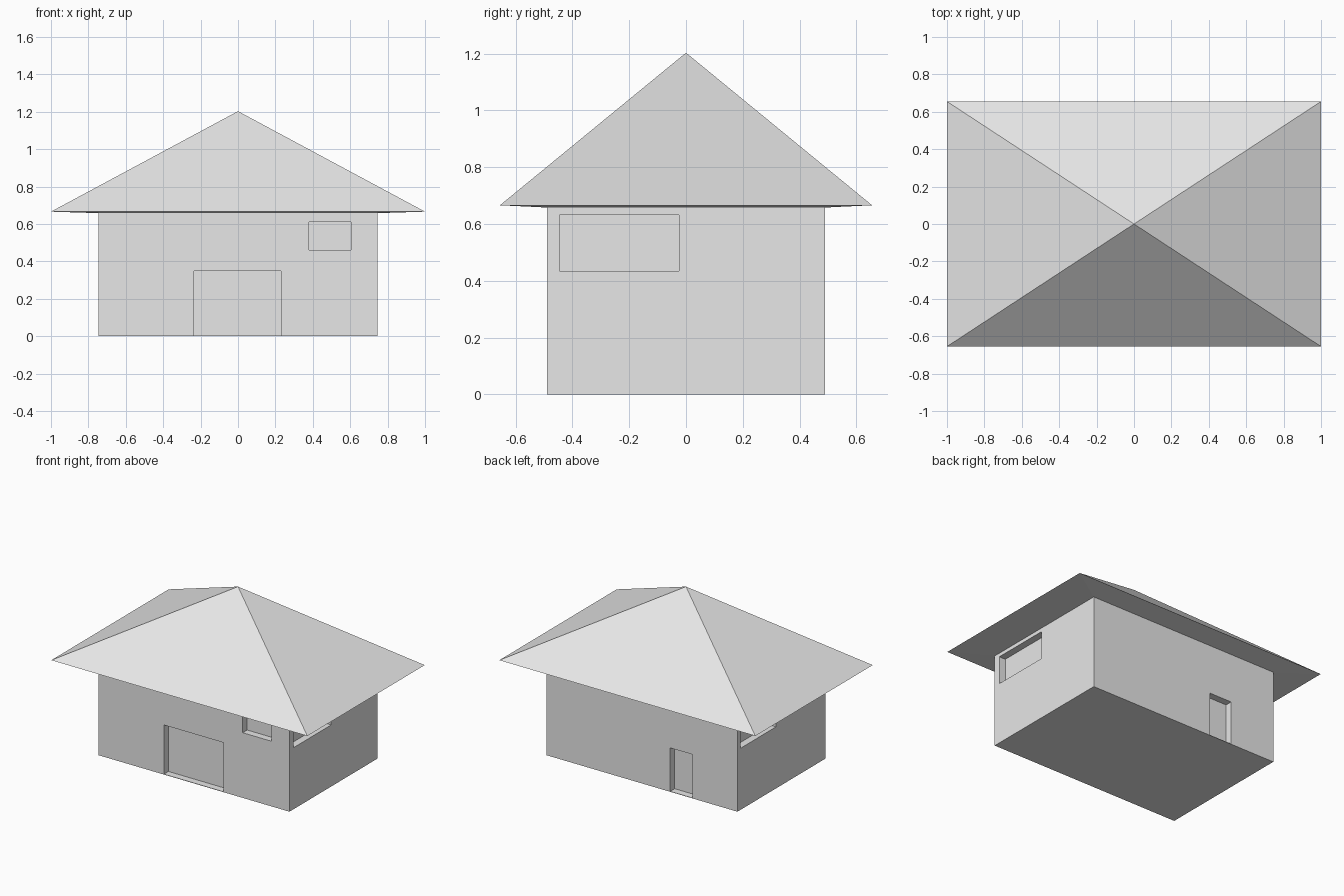
import bpy
import bmesh

cube = bpy.data.objects.get("Cube")
if cube:
    bpy.data.objects.remove(cube, do_unlink=True)

HALF_X, HALF_Y, WALL_TOP = 0.745, 0.49, 0.66
EAVE_X, EAVE_Y, EAVE_Z, PEAK_Z = 1.0, 0.655, 0.666, 1.203
DEPTH = 0.05

grey = bpy.data.materials.new("light grey")
grey.use_nodes = True
grey.diffuse_color = (0.8, 0.8, 0.8, 1)
grey.node_tree.nodes["Principled BSDF"].inputs["Base Color"].default_value = (0.8, 0.8, 0.8, 1)


def make_object(name, bm):
    bmesh.ops.recalc_face_normals(bm, faces=bm.faces)
    mesh = bpy.data.meshes.new(name)
    bm.to_mesh(mesh)
    bm.free()
    mesh.materials.append(grey)
    obj = bpy.data.objects.new(name, mesh)
    bpy.context.collection.objects.link(obj)
    return obj


def box(name, x, y, z):
    """Box from (low, high) ranges on each axis."""
    bm = bmesh.new()
    bmesh.ops.create_cube(bm, size=1)
    for v in bm.verts:
        v.co = [r[0] if c < 0 else r[1] for c, r in zip(v.co, (x, y, z))]
    return make_object(name, bm)


def ring(bm, x, y, z):
    return [bm.verts.new((sx * x, sy * y, z))
            for sx, sy in ((-1, -1), (1, -1), (1, 1), (-1, 1))]


# Solid walls
walls = box("walls", (-HALF_X, HALF_X), (-HALF_Y, HALF_Y), (0, WALL_TOP))

# Shallow door and window recesses: side, span along the wall, height range
recesses = {
    "front_door": ("front", (-0.235, 0.23), (0.003, 0.35)),
    "front_window": ("front", (0.38, 0.605), (0.46, 0.61)),
    "back_door": ("back", (-0.395, -0.22), (0.003, 0.31)),
    "left_window": ("left", (-0.445, -0.025), (0.435, 0.632)),
    "right_window": ("right", (0.06, 0.455), (0.435, 0.632)),
}
for name, (side, span, height) in recesses.items():
    half = HALF_Y if side in ("front", "back") else HALF_X
    reach = (half - DEPTH, half + DEPTH)
    if side in ("front", "right"):
        reach = (-reach[1], -reach[0])
    x, y = (span, reach) if side in ("front", "back") else (reach, span)
    cutter = box(name + "_cutter", x, y, height)
    cutter.hide_render = True
    cut = walls.modifiers.new(name, "BOOLEAN")
    cut.operation = "DIFFERENCE"
    cut.solver = "EXACT"
    cut.object = cutter
    bpy.context.view_layer.objects.active = walls
    bpy.ops.object.modifier_apply(modifier=name)
    bpy.data.objects.remove(cutter, do_unlink=True)

# Pyramid roof with a slightly sloping soffit
bm = bmesh.new()
eave = ring(bm, EAVE_X, EAVE_Y, EAVE_Z)
soffit = ring(bm, HALF_X, HALF_Y, WALL_TOP - 0.002)
peak = bm.verts.new((0, 0, PEAK_Z))
for i in range(4):
    j = (i + 1) % 4
    bm.faces.new((eave[i], eave[j], peak))
    bm.faces.new((eave[j], eave[i], soffit[i], soffit[j]))
bm.faces.new(soffit[::-1])
make_object("roof", bm)
